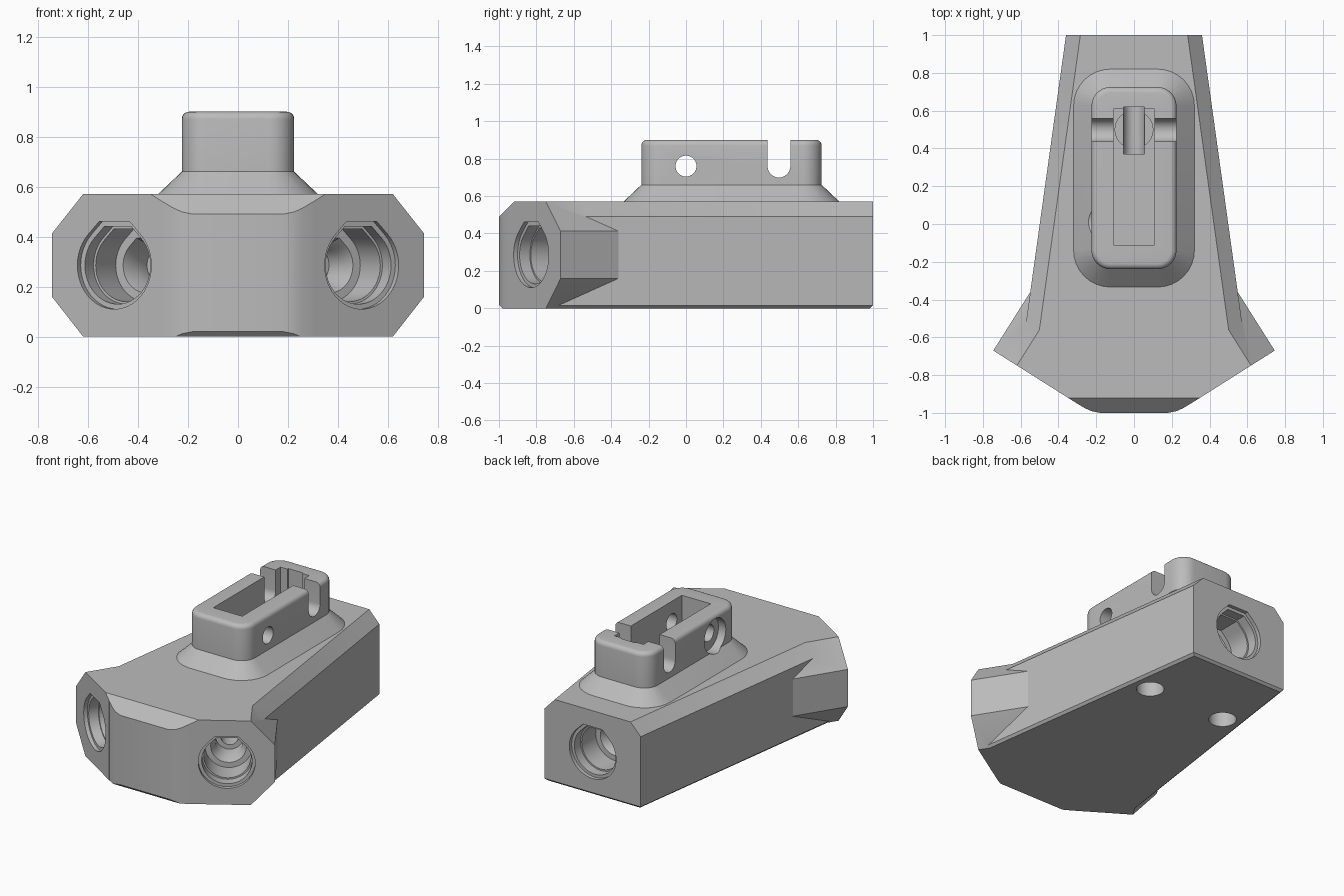
import bpy, bmesh
from math import sin, cos, pi, radians
from mathutils import Vector

cube = bpy.data.objects.get("Cube")
if cube:
    bpy.data.objects.remove(cube, do_unlink=True)

grey = bpy.data.materials.new("plain grey")
grey.use_nodes = True
colour = (0.5, 0.5, 0.5, 1)
grey.diffuse_color = colour
grey.node_tree.nodes["Principled BSDF"].inputs["Base Color"].default_value = colour

TOP = 0.57
AXIS_Z = 0.285
HEAD_ANGLE = radians(32.3)


def loft(name, rings, planes=()):
    """Closed solid through rings of equal length, trimmed by planes."""
    bm = bmesh.new()
    loops = [[bm.verts.new(p) for p in ring] for ring in rings]
    n = len(loops[0])
    for a, b in zip(loops, loops[1:]):
        for i in range(n):
            j = (i + 1) % n
            bm.faces.new((a[i], a[j], b[j], b[i]))
    bm.faces.new(loops[0])
    bm.faces.new(loops[-1])
    for co, no in planes:
        geom = bm.verts[:] + bm.edges[:] + bm.faces[:]
        bmesh.ops.bisect_plane(bm, geom=geom, plane_co=co, plane_no=no, clear_outer=True)
        bmesh.ops.holes_fill(bm, edges=bm.edges[:], sides=0)
    bmesh.ops.recalc_face_normals(bm, faces=bm.faces[:])
    mesh = bpy.data.meshes.new(name)
    bm.to_mesh(mesh)
    bm.free()
    mesh.materials.append(grey)
    obj = bpy.data.objects.new(name, mesh)
    bpy.context.collection.objects.link(obj)
    return obj


def combine(target, other, operation):
    other.hide_render = True
    mod = target.modifiers.new(operation, 'BOOLEAN')
    mod.operation = operation
    mod.solver = 'EXACT'
    mod.object = other
    bpy.context.view_layer.objects.active = target
    bpy.ops.object.modifier_apply(modifier=mod.name)
    bpy.data.objects.remove(other, do_unlink=True)


def frame(origin, angle):
    """Local (across, depth inward, height) to world."""
    def place(u, d, z):
        return Vector((origin[0] + u * cos(angle) - d * sin(angle),
                       origin[1] + u * sin(angle) + d * cos(angle), z))
    return place


def rounded_rect(grow, z):
    """Tower outline grown outward by an offset."""
    hx, hy, r, cy = 0.125, 0.382, 0.1 + grow, 0.243
    ring = []
    for k, (sx, sy) in enumerate(((1, 1), (-1, 1), (-1, -1), (1, -1))):
        for i in range(9):
            a = (k + i / 8) * pi / 2
            ring.append((sx * hx + r * cos(a), cy + sy * hy + r * sin(a), z))
    return ring


def bore_outline(r):
    """Circle whose top is formed by two sloped tangents and a flat."""
    pts = []
    for i in range(48):
        a = i * pi / 24
        fold = a if a <= pi / 2 else pi - a
        rad = r
        if pi / 4 < fold <= pi / 2 + 1e-6:
            rad = min(r / cos(fold - pi / 4), r / sin(fold))
        pts.append((rad * cos(a), AXIS_Z + rad * sin(a)))
    return pts


def bore(name, place):
    steps = [(-0.1, 0.175), (0.025, 0.175), (0.025, 0.155), (0.09, 0.155), (0.09, 0.145),
             (0.24, 0.145), (0.24, 0.11), (0.3, 0.085), (0.38, 0.085), (0.38, 0.055), (0.63, 0.055)]
    return loft(name, [[place(u, d, z) for u, z in bore_outline(r)] for d, r in steps])


def cylinder(name, center, axis, r, start, end):
    rings = []
    for t in (start, end):
        ring = []
        for i in range(40):
            a = i * pi / 20
            p = [r * cos(a), r * sin(a)]
            p.insert(axis, 0)
            q = [c + v for c, v in zip(center, p)]
            q[axis] = t
            ring.append(q)
        rings.append(ring)
    return loft(name, rings)


def u_slot(name, axis, mid, r, low, start, end):
    """Round-bottomed slot open at the top."""
    prof = [(mid + r * cos(a), low + r * sin(a)) for a in (pi + i * pi / 16 for i in range(17))]
    prof += [(mid + r, 1.1), (mid - r, 1.1)]
    return loft(name, [[(t, s, z) if axis == 0 else (s, t, z) for s, z in prof]
                       for t in (start, end)])


# Tapered body with chamfered edges and rounded front corners
front_cuts = [((0, -1, 0.49), (0, -1, 1)), ((0, -1, 0.02), (0, -1, -1))]


def body_ring(inset, back, z):
    half = [(0.36 - inset, back), (0.595 - inset, -0.69), (0.3, -0.951),
            (0.26, -0.975), (0.225, -0.991), (0.18, -1)]
    return [(x, y, z) for x, y in half] + [(-x, y, z) for x, y in reversed(half)]


body = loft("body", [body_ring(0.015, 0.985, 0), body_ring(0, 1, 0.015),
                     body_ring(0, 1, 0.49), body_ring(0.076, 1, TOP)], front_cuts)

# Angled socket heads
head_profile = [(0, 0.16), (0, 0.412), (-0.148, TOP), (-0.527, TOP), (-0.527, 0), (-0.148, 0)]
for s in (1, -1):
    place = frame((s * 0.745, -0.67), s * HEAD_ANGLE)
    head = loft("socket_head", [[place(s * u, d, z) for u, z in head_profile] for d in (0, 0.55)],
                front_cuts)
    combine(body, head, 'UNION')

# Raised tower with flared skirt and rounded rim
rings = [rounded_rect(0.095, 0.5), rounded_rect(0.095, TOP), rounded_rect(0, 0.66)]
for i in range(6):
    a = i * pi / 10
    rings.append(rounded_rect(0.03 * (cos(a) - 1), 0.87 + 0.03 * sin(a)))
combine(body, loft("tower", rings), 'UNION')

# Tower pocket, with the well and channel in its floor
pocket = [(-0.108, -0.11), (0.108, -0.11), (0.108, 0.61), (-0.108, 0.61)]
cutters = [
    loft("pocket_cutter", [[(x, y, z) for x, y in pocket] for z in (0.45, 1.1)]),
    cylinder("well_cutter", (0, 0.5, 0), 2, 0.1, AXIS_Z, 0.6),
    u_slot("channel_cutter", 1, 0, 0.056, AXIS_Z, 0.37, 0.62),
    # Cross slot and pin hole with its counterbore
    u_slot("cross_slot_cutter", 0, 0.497, 0.061, 0.76, -0.4, 0.4),
    cylinder("pin_hole_cutter", (0, 0, 0.76), 0, 0.056, -0.4, 0.4),
    cylinder("counterbore_cutter", (0, 0.01, 0.76), 0, 0.115, -0.4, -0.17),
]
# Sockets at the two heads and the back
for s in (1, -1):
    cutters.append(bore("head_socket_cutter", frame((s * 0.495, -0.828), s * HEAD_ANGLE)))
    cutters.append(cylinder("base_hole_cutter", (s * 0.29, 0.5, 0), 2, 0.085, -0.1, 0.2))
cutters.append(bore("back_socket_cutter", frame((0, 1), pi)))
for c in cutters:
    combine(body, c, 'DIFFERENCE')

# Smooth the curved walls, keep the edges crisp
bpy.ops.object.select_all(action='DESELECT')
body.select_set(True)
bpy.context.view_layer.objects.active = body
bpy.ops.object.shade_smooth_by_angle(angle=radians(24))
